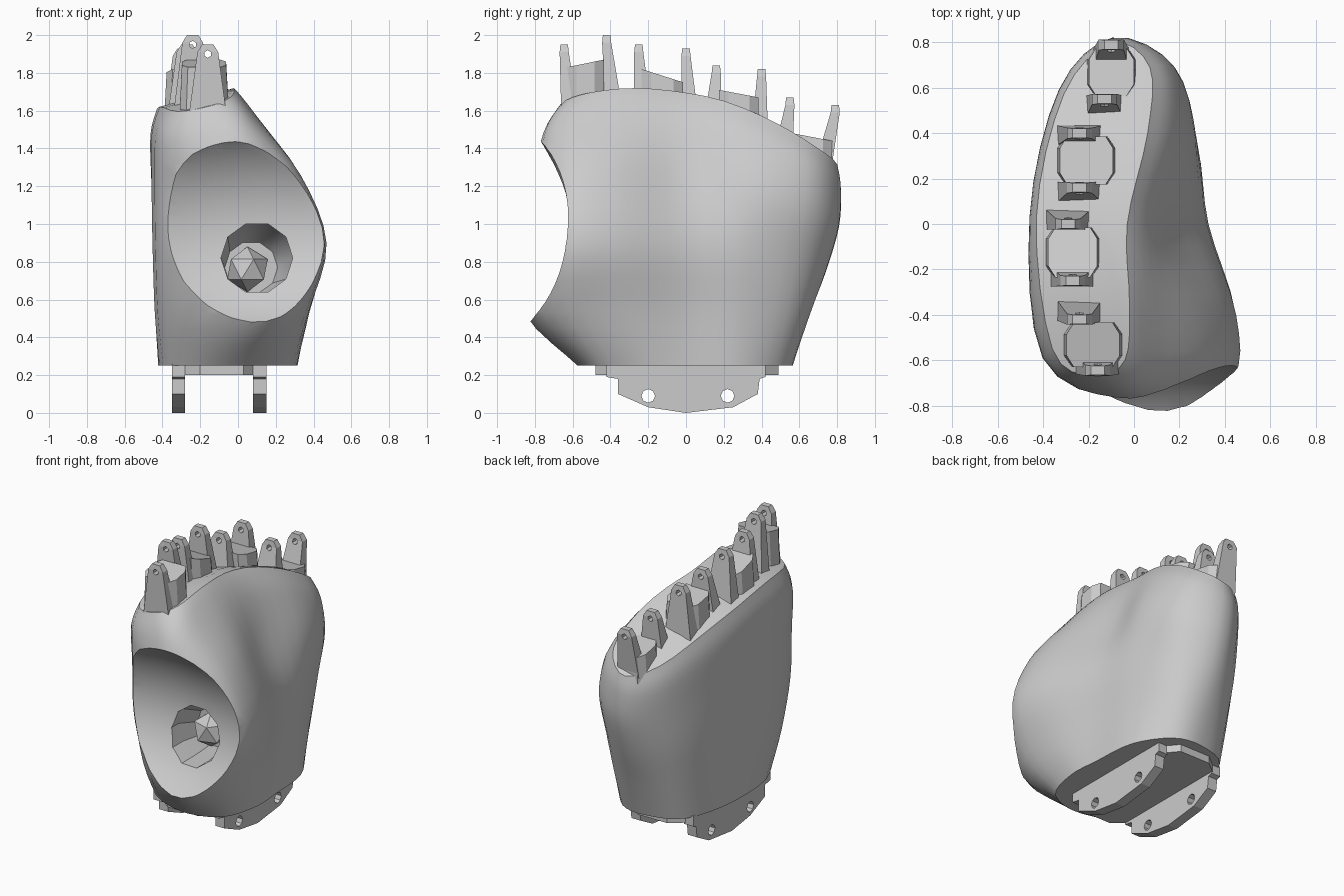
import bpy, bmesh, math
from mathutils import Vector, Matrix

if "Cube" in bpy.data.objects:
    bpy.data.objects.remove(bpy.data.objects["Cube"])

grey = bpy.data.materials.new("light grey plastic")
grey.use_nodes = True
tone = (0.6, 0.6, 0.6, 1)
grey.diffuse_color = tone
grey.node_tree.nodes["Principled BSDF"].inputs["Base Color"].default_value = tone


def finish(name, bm):
    """Turn a bmesh into a named grey object."""
    bmesh.ops.recalc_face_normals(bm, faces=bm.faces)
    mesh = bpy.data.meshes.new(name)
    bm.to_mesh(mesh)
    bm.free()
    mesh.materials.append(grey)
    obj = bpy.data.objects.new(name, mesh)
    bpy.context.collection.objects.link(obj)
    return obj


def activate(obj):
    bpy.ops.object.select_all(action='DESELECT')
    obj.select_set(True)
    bpy.context.view_layer.objects.active = obj


def cut(obj, cutter):
    """Subtract the cutter from the object and delete it."""
    cutter.hide_render = True
    mod = obj.modifiers.new("cut", 'BOOLEAN')
    mod.operation = 'DIFFERENCE'
    mod.solver = 'EXACT'
    mod.object = cutter
    activate(obj)
    bpy.ops.object.modifier_apply(modifier=mod.name)
    bpy.data.objects.remove(cutter)


def rod(name, centre, radius, length, axis, sides):
    """Cylinder along the X or Y axis."""
    bm = bmesh.new()
    turn = Matrix.Rotation(math.pi / 2, 4, 'Y' if axis == 'X' else 'X')
    bmesh.ops.create_cone(bm, cap_ends=True, segments=sides, radius1=radius,
                          radius2=radius, depth=length,
                          matrix=Matrix.Translation(centre) @ turn)
    return finish(name, bm)


def loft(name, rings):
    """Skin a list of closed rings and cap both ends."""
    bm = bmesh.new()
    rows = [[bm.verts.new(p) for p in ring] for ring in rings]
    n = len(rows[0])
    for low, high in zip(rows, rows[1:]):
        for i in range(n):
            j = (i + 1) % n
            bm.faces.new((low[i], low[j], high[j], high[i]))
    bm.faces.new(rows[0][::-1])
    bm.faces.new(rows[-1])
    return finish(name, bm)


def spline(points, steps, closed):
    """Sample a smooth curve through the points."""
    n = len(points)
    pick = (lambda i: points[i % n]) if closed else (lambda i: points[max(0, min(n - 1, i))])
    out = []
    for i in range(n if closed else n - 1):
        a, b, c, d = (pick(i + k) for k in (-1, 0, 1, 2))
        for s in range(steps):
            u = s / steps
            out.append(b + (c - a) * (u / 2) + (a * 2 - b * 5 + c * 4 - d) * (u * u / 2)
                       + (b * 3 - a - c * 3 + d) * (u ** 3 / 2))
    if not closed:
        out.append(points[-1])
    return out


# Palm: horizontal sections in hundredths, from the wrist to the sloping knuckle edge
FLOOR = 0.25
sections = {
    0.0: [(-5, -57), (22, -50), (31, -25), (30, 0), (27, 30),
          (12, 52), (-8, 56), (-32, 45), (-42, 5), (-36, -40)],
    0.2: [(8, -85), (33, -69), (38, -35), (31, 0), (27, 32),
          (14, 58), (-8, 64), (-33, 50), (-43, 5), (-38, -50)],
    0.45: [(10, -88), (43, -69), (45, -40), (32, 0), (28, 35),
           (16, 64), (-8, 74), (-34, 55), (-44, 5), (-39, -58)],
    0.7: [(0, -82), (30, -68), (31, -40), (18, 0), (26, 38),
          (18, 69), (-8, 81), (-33, 59), (-45, 5), (-40, -58)],
    0.9: [(-10, -75), (8, -68), (10, -40), (7, 0), (16, 40),
          (14, 70), (-10, 82), (-33, 59), (-46, 3), (-40, -59)],
    1.0: [(-18, -67), (-4, -60), (-2, -35), (-3, 0), (6, 40),
          (7, 69), (-10, 80), (-31, 57), (-43, 3), (-36, -55)],
}


def crest(x, y):
    return 1.725 - 0.36 * (y + 0.25) ** 2 + 0.25 * min(x, 0)


def place(p):
    return (p.x, p.y, FLOOR + p.z * (crest(p.x, p.y) - FLOOR))


rows = [spline([Vector((x / 100, y / 100, t)) for x, y in ring], 4, True)
        for t, ring in sections.items()]
columns = [spline(list(col), 4, False) for col in zip(*rows)]
rings = [list(r) for r in zip(*columns)]
middle = Vector((-0.17, 0.06, 1))
for shrink in (0.7, 0.4, 0.1):
    rings.append([middle + (p - middle) * shrink for p in rows[-1]])
palm = loft("palm", [[place(p) for p in ring] for ring in rings])

# Thumb socket: shallow saddle-rimmed dish
bm = bmesh.new()
bmesh.ops.create_uvsphere(bm, u_segments=64, v_segments=32, radius=1,
                          matrix=Matrix.Translation((0.01, -1.18, 0.98))
                          @ Matrix.Diagonal((1.05, 0.61, 0.62, 1)))
cut(palm, finish("dish_cutter", bm))


# Ten-sided pocket in the dish, narrowing inwards
def decagon(x, y, z, radius):
    angles = [math.tau * i / 10 for i in range(10)]
    return [(x + radius * math.cos(a), y, z + radius * math.sin(a)) for a in angles]


cut(palm, loft("pocket_cutter", [decagon(0.1, -0.9, 0.82, 0.19), decagon(0.1, -0.52, 0.82, 0.19),
                                 decagon(0.07, -0.34, 0.77, 0.14)]))
activate(palm)
bpy.ops.object.shade_smooth_by_angle(angle=math.radians(35))

# Faceted knot inside the pocket
bm = bmesh.new()
bmesh.ops.create_icosphere(bm, subdivisions=1, radius=0.12,
                           matrix=Matrix.Translation((0.05, -0.36, 0.76)))
finish("thumb_knot", bm)

# Wrist base and two drilled hinge plates
base = [(-0.2, -0.48), (0.03, -0.48), (0.12, -0.37), (0.12, 0.38),
        (0.03, 0.49), (-0.2, 0.49), (-0.34, 0.38), (-0.34, -0.37)]
loft("wrist_base", [[(x, y, z) for x, y in base] for z in (0.2, 0.27)])
plate = [(-0.42, 0.26), (-0.42, 0.19), (-0.36, 0.18), (-0.36, 0.1), (-0.2, 0.03), (0, 0),
         (0.25, 0.03), (0.38, 0.1), (0.39, 0.18), (0.42, 0.19), (0.42, 0.26)]
for side, x in (("right", -0.315), ("left", 0.115)):
    hinge = loft(side + "_hinge_plate",
                 [[(x + dx, y, z) for y, z in plate] for dx in (-0.035, 0.035)])
    for y in (-0.2, 0.22):
        cut(hinge, rod("pin_cutter", (x, y, 0.09), 0.036, 0.2, 'X', 8))


# Finger knuckles: a block between two tapered, drilled prongs
def prong(name, x, y, top, lean, width):
    foot = crest(x, y - lean) - 0.06
    levels = [(foot, width, 0.045, -lean), (top - 0.04, 0.055, 0.024, 0), (top, 0.03, 0.02, 0)]
    obj = loft(name, [[(x + sx * w, y + sy * d + shift, z)
                       for sx, sy in ((-1, -1), (1, -1), (1, 1), (-1, 1))]
                      for z, w, d, shift in levels])
    cut(obj, rod("cord_cutter", (x, y, top - 0.05), 0.02, 0.3, 'Y', 6))


def block(name, x, y0, y1, z0, z1, width):
    inner = width - 0.035
    outline = [(-inner, y0), (inner, y0), (width, y0 + 0.05), (width, y1 - 0.05),
               (inner, y1), (-inner, y1), (-width, y1 - 0.05), (-width, y0 + 0.05)]
    slope = (z1 - z0) / (y1 - y0)
    loft(name, [[(x + dx, y, crest(x + dx, y) - 0.05) for dx, y in outline],
                [(x + dx * 0.9, y, z0 + slope * (y - y0)) for dx, y in outline]])


# name, block x, prong x, y and heights, block heights, leans, half widths
knuckles = [
    ("index", -0.18, -0.16, -0.24, -0.645, -0.42, 1.95, 2.0, 1.83, 1.87, -0.03, -0.04, 0.1, 0.13),
    ("middle", -0.27, -0.27, -0.29, -0.25, 0.0, 1.95, 1.93, 1.82, 1.75, -0.02, -0.02, 0.1, 0.12),
    ("ring", -0.21, -0.24, -0.24, 0.16, 0.4, 1.84, 1.82, 1.71, 1.67, 0.02, 0.01, 0.1, 0.13),
    ("little", -0.1, -0.13, -0.1, 0.55, 0.79, 1.67, 1.63, 1.48, 1.44, 0.03, 0.065, 0.08, 0.11),
]
for finger, x, xa, xb, y0, y1, top0, top1, z0, z1, lean0, lean1, narrow, wide in knuckles:
    prong(finger + "_front_prong", xa, y0, top0, lean0, narrow)
    prong(finger + "_back_prong", xb, y1, top1, lean1, narrow)
    block(finger + "_knuckle_block", x, y0 + 0.015, y1 - 0.015, z0, z1, wide)
